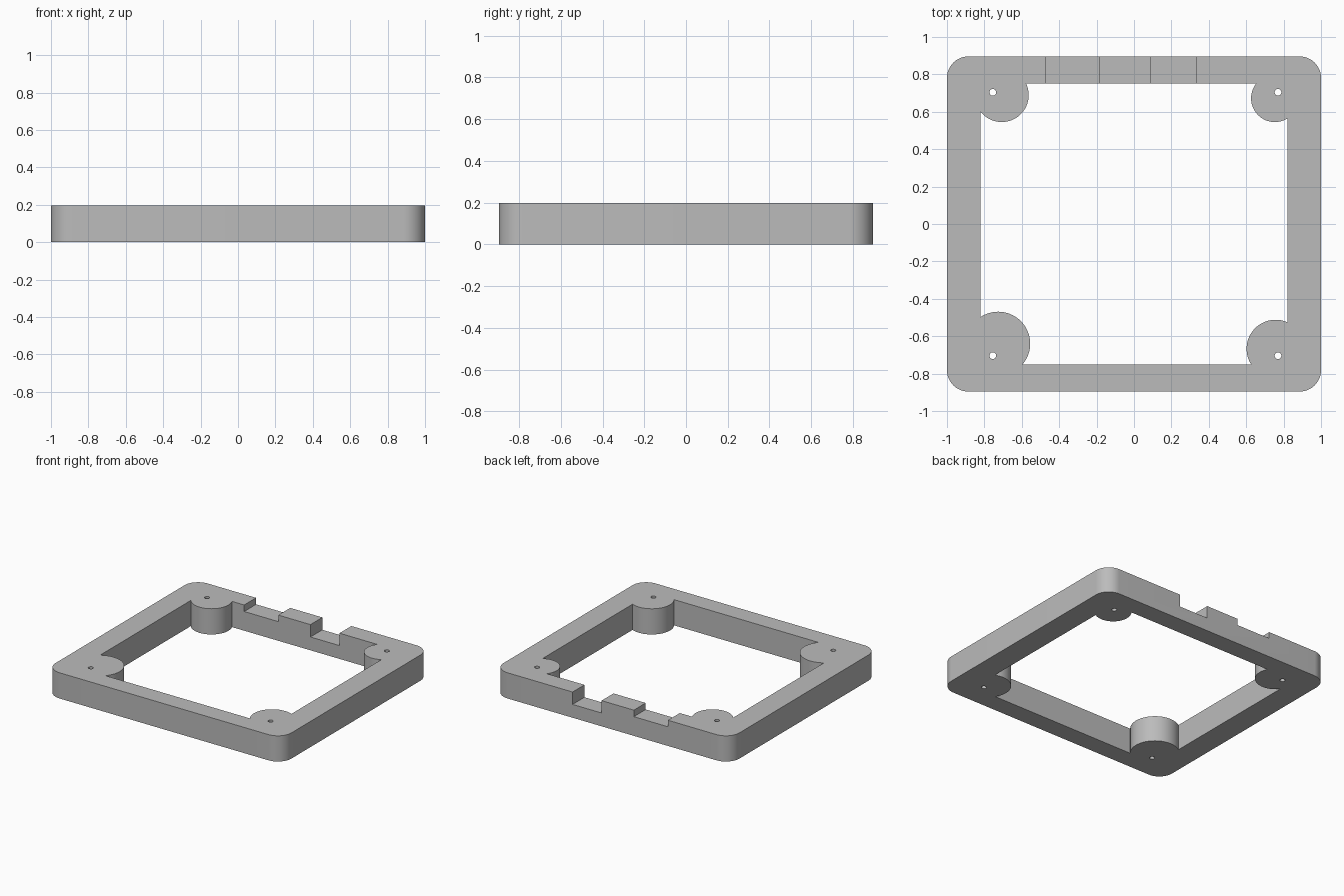
import bpy
import bmesh
from math import cos, sin, pi, radians

cube = bpy.data.objects.get("Cube")
if cube:
    bpy.data.objects.remove(cube, do_unlink=True)

HEIGHT = 0.197
HALF_X, HALF_Y, CORNER = 1.0, 0.896, 0.115
OPEN_X, OPEN_Y = 0.821, 0.752

grey = bpy.data.materials.new("plain grey")
grey.use_nodes = True
grey.diffuse_color = (0.5, 0.5, 0.5, 1)
grey.node_tree.nodes["Principled BSDF"].inputs["Base Color"].default_value = (0.5, 0.5, 0.5, 1)


def prism(name, outline, z0, z1):
    """Extrude a flat outline between two heights."""
    bm = bmesh.new()
    face = bm.faces.new([bm.verts.new((x, y, z0)) for x, y in outline])
    top = bmesh.ops.extrude_face_region(bm, geom=[face])["geom"]
    verts = [v for v in top if isinstance(v, bmesh.types.BMVert)]
    bmesh.ops.translate(bm, vec=(0, 0, z1 - z0), verts=verts)
    bmesh.ops.recalc_face_normals(bm, faces=bm.faces)
    mesh = bpy.data.meshes.new(name)
    bm.to_mesh(mesh)
    bm.free()
    obj = bpy.data.objects.new(name, mesh)
    bpy.context.collection.objects.link(obj)
    mesh.materials.append(grey)
    return obj


def arc(cx, cy, r, start, sweep, steps):
    angles = [start + sweep * i / steps for i in range(steps + 1)]
    return [(cx + r * cos(a), cy + r * sin(a)) for a in angles]


def circle(cx, cy, r, steps):
    return arc(cx, cy, r, 0, 2 * pi, steps)[:-1]


def box(x0, x1, y0, y1):
    return [(x0, y0), (x1, y0), (x1, y1), (x0, y1)]


def cut(target, cutter):
    """Subtract the cutter, then remove it."""
    mod = target.modifiers.new("cut", 'BOOLEAN')
    mod.operation, mod.solver, mod.object = 'DIFFERENCE', 'EXACT', cutter
    bpy.context.view_layer.objects.active = target
    bpy.ops.object.modifier_apply(modifier=mod.name)
    bpy.data.objects.remove(cutter, do_unlink=True)


# Rounded outer slab
outline = []
for i, (sx, sy) in enumerate([(1, 1), (-1, 1), (-1, -1), (1, -1)]):
    outline += arc(sx * (HALF_X - CORNER), sy * (HALF_Y - CORNER),
                   CORNER, i * pi / 2, pi / 2, 16)
frame = prism("frame", outline, 0, HEIGHT)

# Central opening, leaving a round boss of its own size in each corner
opening = prism("opening_cutter", box(-OPEN_X, OPEN_X, -OPEN_Y, OPEN_Y), -0.1, 0.4)
bosses = [(-0.707, 0.689, 0.144), (0.753, 0.672, 0.127),
          (-0.726, -0.640, 0.171), (0.757, -0.667, 0.155)]
for x, y, r in bosses:
    cut(opening, prism("boss", circle(x, y, r, 64), -0.2, 0.5))
cut(frame, opening)

# Screw holes
for x in (-0.755, 0.770):
    for y in (-0.704, 0.704):
        cut(frame, prism("hole_cutter", circle(x, y, 0.018, 24), -0.1, 0.4))

# Two notches in the top of the back rail, the one on the left deeper
for x0, x1, depth in [(-0.474, -0.185, 0.05), (0.088, 0.334, 0.095)]:
    cut(frame, prism("notch_cutter", box(x0, x1, 0.6, 1.0), HEIGHT - depth, 0.4))

# Smooth the round walls, keep the edges sharp
bpy.ops.object.select_all(action='DESELECT')
frame.select_set(True)
bpy.context.view_layer.objects.active = frame
bpy.ops.object.shade_smooth_by_angle(angle=radians(30))
